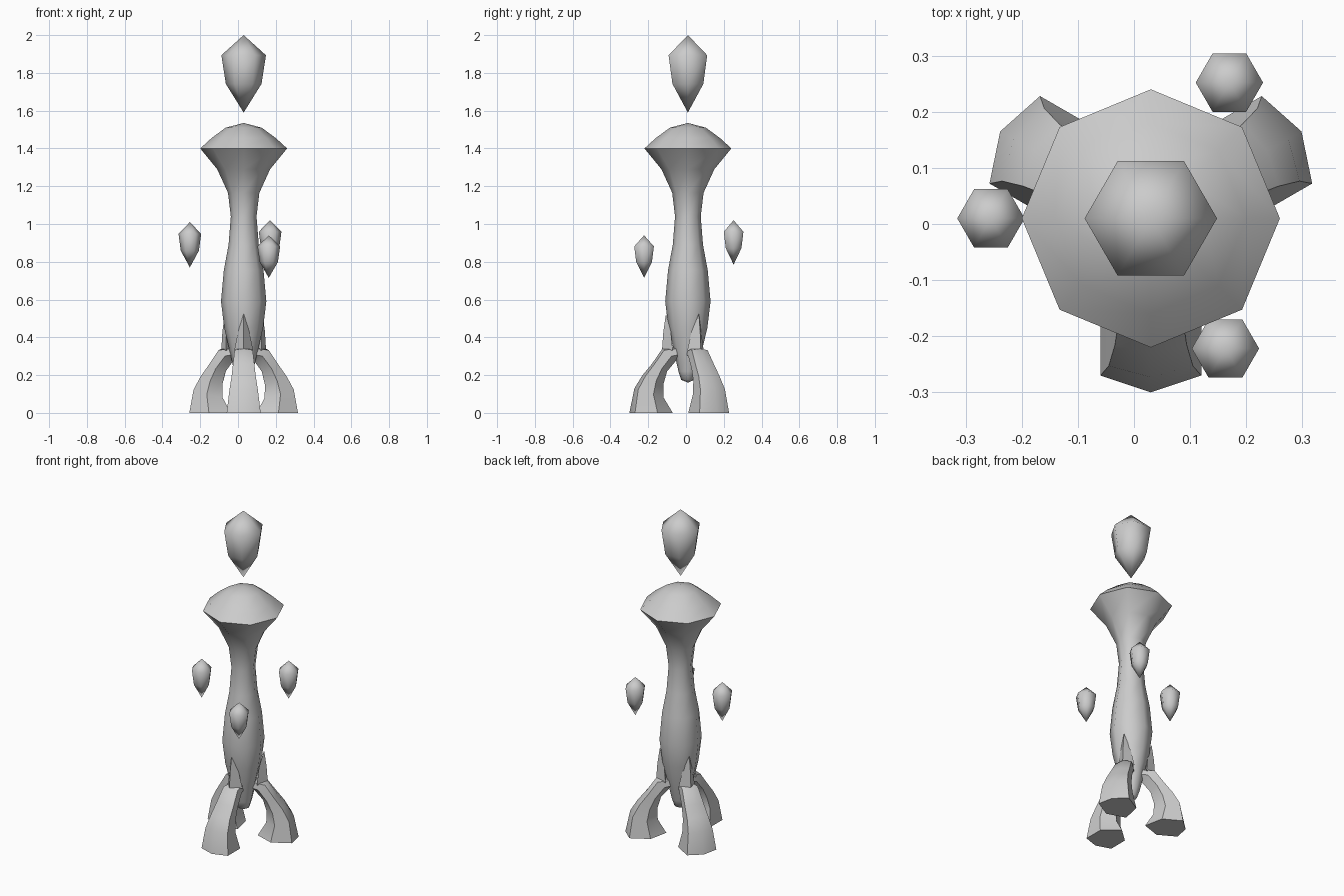
import bpy, bmesh, math
from mathutils import Vector

if "Cube" in bpy.data.objects:
    bpy.data.objects.remove(bpy.data.objects["Cube"])

AXIS = Vector((0.03, 0.01, 0))

grey = bpy.data.materials.new("plain grey")
grey.use_nodes = True
colour = (0.6, 0.6, 0.6, 1)
grey.diffuse_color = colour
grey.node_tree.nodes["Principled BSDF"].inputs["Base Color"].default_value = colour


def loft(name, rings, sharp, location=AXIS, turn=0):
    """Skin a list of point rings; a ring of one point makes a tip."""
    bm = bmesh.new()
    loops = [[bm.verts.new(p) for p in ring] for ring in rings]
    for a, b in zip(loops, loops[1:]):
        n = max(len(a), len(b))
        for i in range(n):
            j = (i + 1) % n
            quad = [a[i % len(a)], a[j % len(a)], b[j % len(b)], b[i % len(b)]]
            bm.faces.new(list(dict.fromkeys(quad)))
    for end in (loops[0], loops[-1]):
        if len(end) > 2:
            bm.faces.new(end)
    bmesh.ops.recalc_face_normals(bm, faces=bm.faces)
    mesh = bpy.data.meshes.new(name)
    bm.to_mesh(mesh)
    bm.free()
    mesh.materials.append(grey)
    obj = bpy.data.objects.new(name, mesh)
    bpy.context.collection.objects.link(obj)
    obj.location = location
    obj.rotation_euler.z = turn
    bpy.ops.object.select_all(action='DESELECT')
    obj.select_set(True)
    bpy.context.view_layer.objects.active = obj
    bpy.ops.object.shade_smooth_by_angle(angle=math.radians(sharp))
    return obj


def circle(r, z, sides):
    if r == 0:
        return [(0, 0, z)]
    steps = [math.tau * i / sides for i in range(sides)]
    return [(r * math.cos(a), r * math.sin(a), z) for a in steps]


# Octagonal column with a flared, domed head
profile = [(0, 0.16), (0.035, 0.175), (0.05, 0.22), (0.077, 0.34), (0.103, 0.45),
           (0.12, 0.59), (0.105, 0.755), (0.08, 0.89), (0.068, 1.04), (0.083, 1.165),
           (0.14, 1.29), (0.23, 1.4), (0.17, 1.455), (0.095, 1.51), (0, 1.535)]
loft("column", [circle(r, z, 8) for r, z in profile], 65)

# Floating hexagonal crystals: tip, lower belt, upper belt, tip
def crystal(name, x, y, bottom, height, radius):
    shape = [(0, 0), (0.8, 0.37), (1, 0.74), (0, 1)]
    rings = [circle(r * radius, z * height, 6) for r, z in shape]
    loft(name, rings, 85, (x, y, bottom))

crystal("top_crystal", AXIS.x, AXIS.y, 1.59, 0.41, 0.118)
crystal("right_crystal", -0.255, 0.01, 0.77, 0.24, 0.06)
crystal("back_crystal", 0.17, 0.252, 0.785, 0.235, 0.06)
crystal("front_crystal", 0.163, -0.222, 0.715, 0.225, 0.06)

# Legs: hexagonal sections slung between an outer ridge and an inner ridge
def leg_ring(outer_r, outer_z, inner_r, inner_z, half):
    outer, inner = Vector((outer_r, 0, outer_z)), Vector((inner_r, 0, inner_z))
    side = Vector((0, half, 0))
    front, back = outer.lerp(inner, 0.13), outer.lerp(inner, 0.65)
    return [outer, front + side, back + side, inner, back - side, front - side]

sections = [(0.31, 0, 0.08, 0, 0.09), (0.283, 0.13, 0.128, 0.08, 0.075),
            (0.24, 0.2, 0.13, 0.15, 0.064), (0.19, 0.26, 0.11, 0.22, 0.057),
            (0.135, 0.34, 0.06, 0.28, 0.048), (0.04, 0.35, 0.02, 0.29, 0.03)]
fin = [[(0.137, 0, 0.33), (0.08, 0.05, 0.33), (0.08, -0.05, 0.33)],
       [(0.13, 0, 0.43), (0.09, 0.03, 0.43), (0.09, -0.03, 0.43)],
       [(0.116, 0, 0.525)]]
for name, degrees in (("front", -90), ("back_left", 30), ("back_right", 150)):
    turn = math.radians(degrees)
    loft(name + "_leg", [leg_ring(*s) for s in sections], 50, turn=turn)
    loft(name + "_fin", fin, 40, turn=turn)
